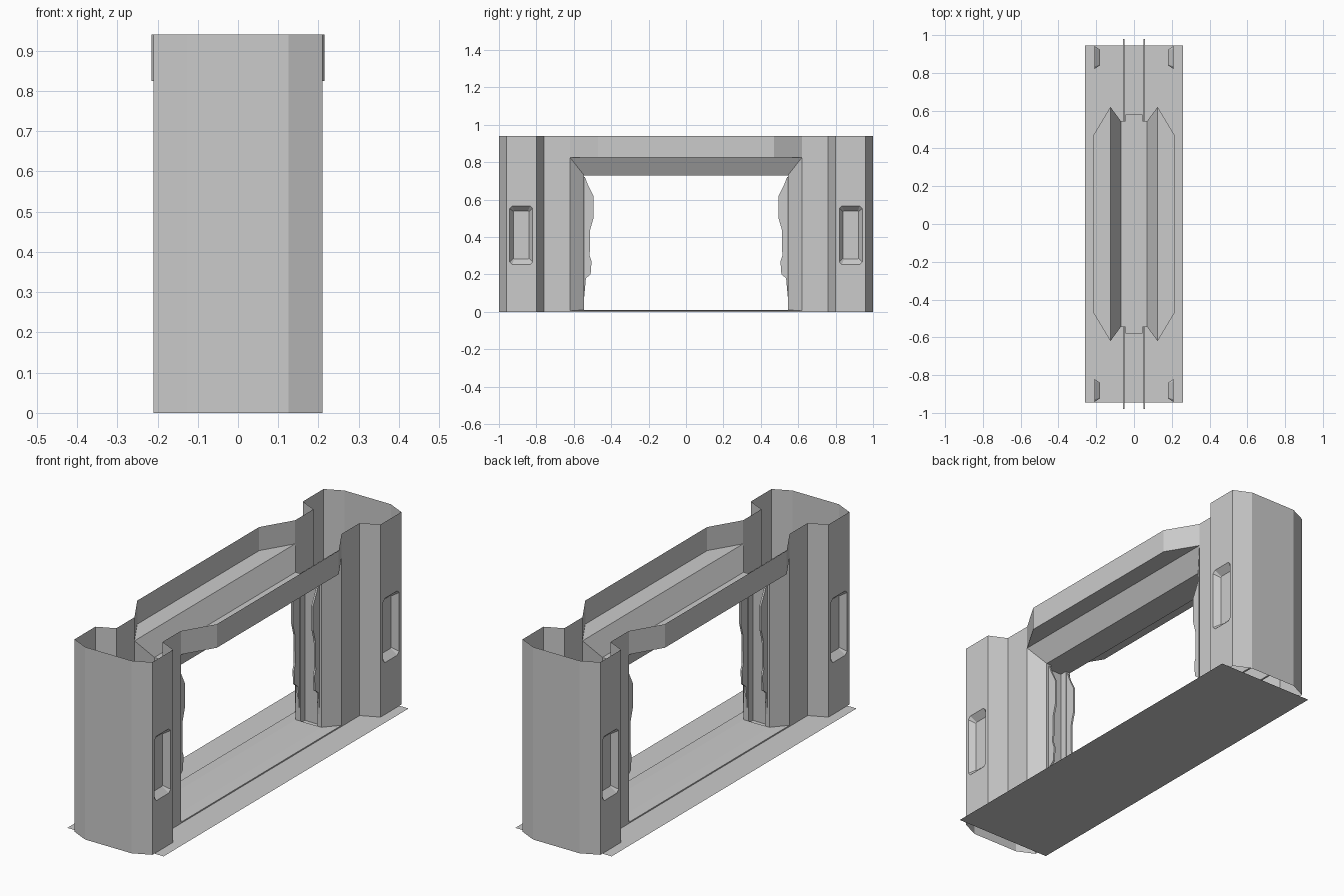
import bpy, bmesh

cube = bpy.data.objects.get("Cube")
if cube:
    bpy.data.objects.remove(cube, do_unlink=True)

# One plain grey for everything
grey = bpy.data.materials.new("plain_grey")
grey.use_nodes = True
GREY = (0.6, 0.6, 0.6, 1)
grey.diffuse_color = GREY
grey.node_tree.nodes["Principled BSDF"].inputs["Base Color"].default_value = GREY

HEIGHT, SHELF, CEILING = 0.94, 0.825, 0.73


def make(name, faces, mirror=(True, True), thickness=0):
    """Object from a list of coordinate loops, mirrored across x and y."""
    bm = bmesh.new()
    for loop in faces:
        loop = list(dict.fromkeys(loop))
        if len(loop) > 2:
            bm.faces.new([bm.verts.new(p) for p in loop])
    bmesh.ops.remove_doubles(bm, verts=bm.verts, dist=0.0005)
    mesh = bpy.data.meshes.new(name)
    bm.to_mesh(mesh)
    bm.free()
    mesh.materials.append(grey)
    obj = bpy.data.objects.new(name, mesh)
    bpy.context.collection.objects.link(obj)
    if thickness:
        solid = obj.modifiers.new("Thickness", 'SOLIDIFY')
        solid.thickness = thickness
        solid.offset = 0
    if any(mirror):
        mod = obj.modifiers.new("Mirror", 'MIRROR')
        mod.use_axis = (*mirror, False)
        mod.merge_threshold = 0.0005
    return obj


def wall(path, low, high):
    """Upright strip of quads along a plan path."""
    return [[(*a, low), (*b, low), (*b, high), (*a, high)]
            for a, b in zip(path, path[1:])]


def corner_cut_rect(x, y0, y1, z0, z1, c):
    """Upright rectangle with its four corners cut, as eight points."""
    return [(x, y0 + c, z0), (x, y1 - c, z0), (x, y1, z0 + c), (x, y1, z1 - c),
            (x, y1 - c, z1), (x, y0 + c, z1), (x, y0, z1 - c), (x, y0, z0 + c)]


def bridge(outer, inner):
    n = len(outer)
    return [[outer[i], outer[(i + 1) % n], inner[(i + 1) % n], inner[i]]
            for i in range(n)]


# Pillar shells, open at the top
make("pillar_inner_walls", wall([(0.125, 0.62), (0.125, 0.76), (0.21, 0.80)], 0, HEIGHT))
make("pillar_end_walls", wall([(0.21, 0.96), (0.125, 1), (0, 1)], 0, HEIGHT))

# Pillar side walls, each with a tapered recess
side = corner_cut_rect(0.21, 0.80, 0.96, 0, HEIGHT, 0)
rim = corner_cut_rect(0.21, 0.82, 0.943, 0.253, 0.567, 0.014)
back = corner_cut_rect(0.18, 0.84, 0.923, 0.282, 0.54, 0.004)
make("pillar_side_walls", bridge(side, rim) + bridge(rim, back) + [back])

# Lintel: bulging parapet, shelf, sloped soffit and ceiling
make("lintel_parapet", wall([(0.215, 0), (0.215, 0.47), (0.125, 0.62)], SHELF, HEIGHT))
make("lintel_shelf", [[(0.125, 0, SHELF), (0.125, 0.62, SHELF),
                       (0.215, 0.47, SHELF), (0.215, 0, SHELF)]])
make("lintel_soffit", [[(0.07, 0, CEILING), (0.07, 0.545, CEILING),
                        (0.125, 0.62, SHELF), (0.125, 0, SHELF)]])
make("lintel_ceiling", [
    [(0, 0, CEILING), (0, 0.545, CEILING), (0.07, 0.545, CEILING), (0.07, 0, CEILING)],
    [(0, 0.545, CEILING), (0, 0.58, CEILING), (0.045, 0.58, CEILING), (0.045, 0.545, CEILING)]])

# Door jambs: splayed face, narrow front and recessed slot
make("jamb_splay", [[(0.07, 0.545, 0), (0.125, 0.62, 0),
                     (0.125, 0.62, SHELF), (0.07, 0.545, CEILING)]])
make("jamb_front", wall([(0, 0.58), (0.045, 0.58), (0.045, 0.545), (0.07, 0.545)], 0, CEILING))

# Retracted door leaves with a notched leading edge
edge = [(0.545, 0.07), (0.535, 0.18), (0.51, 0.20), (0.505, 0.27), (0.515, 0.30),
        (0.512, 0.44), (0.495, 0.50), (0.495, 0.62), (0.525, 0.68), (0.54, 0.72)]
make("door_leaves", [[(0.055, y, z) for y, z in [(0.98, 0.07)] + edge + [(0.98, 0.72)]]],
     thickness=0.009)

# Floor plate and low threshold
make("floor_plate", [[(0, 0, 0), (0.26, 0, 0), (0.26, 0.945, 0), (0, 0.945, 0)]])
make("threshold", [
    [(0, 0, 0.01), (0.07, 0, 0.01), (0.07, 0.545, 0.01), (0, 0.545, 0.01)],
    [(0.07, 0, 0.01), (0.125, 0, 0.006), (0.125, 0.62, 0.006), (0.07, 0.545, 0.01)]]
    + wall([(0.125, 0), (0.125, 0.62)], 0, 0.006))
